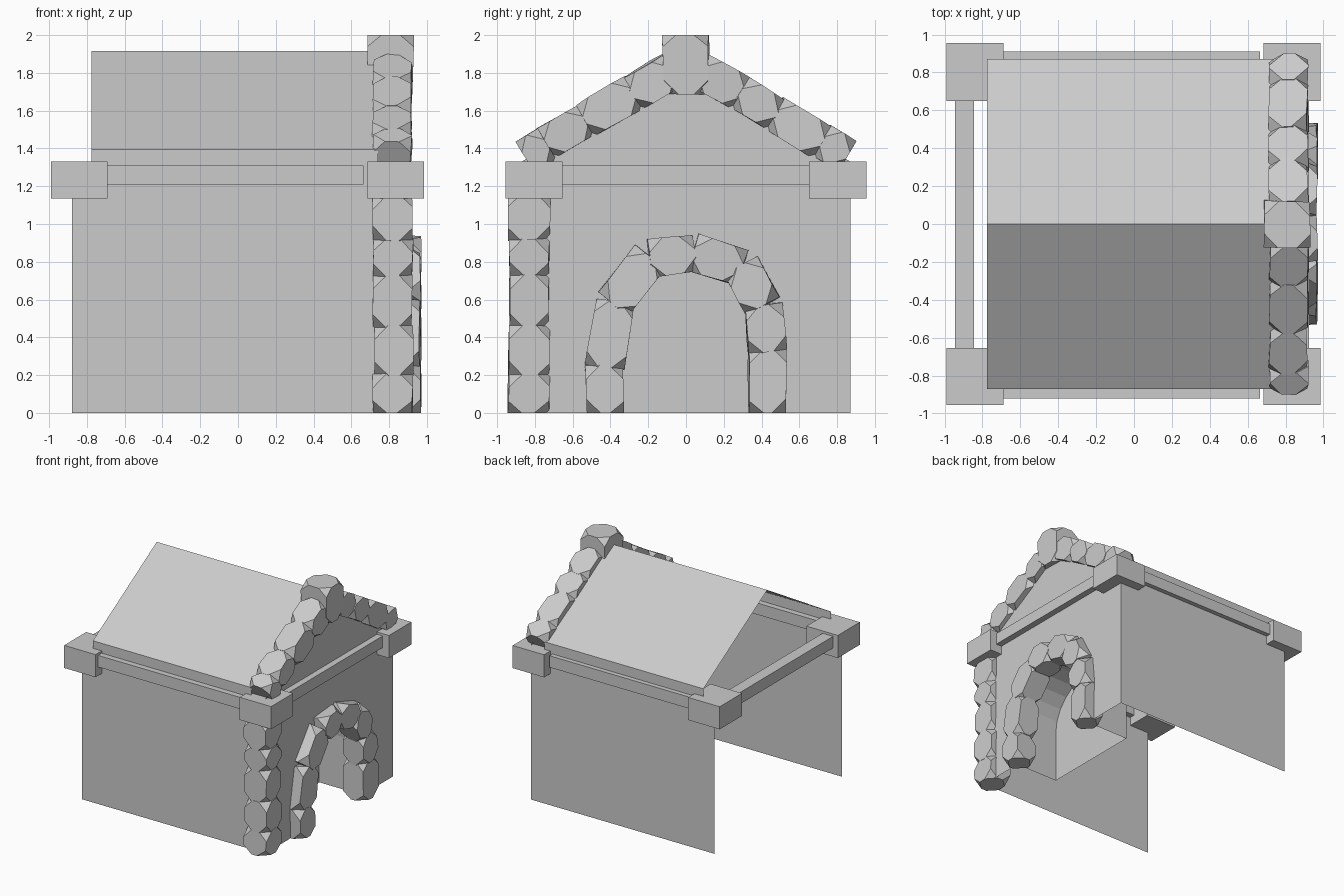
import bpy, bmesh, math, random
from mathutils import Matrix, Vector

random.seed(4)
if "Cube" in bpy.data.objects:
    bpy.data.objects.remove(bpy.data.objects["Cube"], do_unlink=True)

grey = bpy.data.materials.new("plain grey")
grey.use_nodes = True
grey.diffuse_color = (0.6, 0.6, 0.6, 1)
grey.node_tree.nodes["Principled BSDF"].inputs["Base Color"].default_value = (0.6, 0.6, 0.6, 1)


def finish(name, bm):
    mesh = bpy.data.meshes.new(name)
    bm.to_mesh(mesh)
    bm.free()
    mesh.materials.append(grey)
    obj = bpy.data.objects.new(name, mesh)
    bpy.context.collection.objects.link(obj)
    return obj


def box(name, x, y, z):
    """Box from three (low, high) ranges."""
    bm = bmesh.new()
    size = Matrix.Diagonal((x[1] - x[0], y[1] - y[0], z[1] - z[0], 1))
    mid = Matrix.Translation((sum(x) / 2, sum(y) / 2, sum(z) / 2))
    bmesh.ops.create_cube(bm, size=1, matrix=mid @ size)
    return finish(name, bm)


def sheet(name, *faces):
    """Thin surface from polygons."""
    bm = bmesh.new()
    for pts in faces:
        bm.faces.new([bm.verts.new(p) for p in pts])
    bmesh.ops.remove_doubles(bm, verts=bm.verts, dist=0.0001)
    return finish(name, bm)


def add_stone(bm, start, end, x, width, depth, cut=0.075):
    """Rough block with cut corners, lying along a (y, z) segment."""
    a, b = Vector((x, *start)), Vector((x, *end))
    along = (b - a).normalized()
    side = along.cross(Vector((1, 0, 0)))
    stone = bmesh.new()
    bmesh.ops.create_cube(stone, size=1)
    length = (b - a).length + 0.015
    for v in stone.verts:
        v.co = Vector((v.co.x * depth, v.co.y * width, v.co.z * length))
        v.co += Vector([random.uniform(-0.009, 0.009) for _ in range(3)])
    bmesh.ops.bevel(stone, geom=stone.verts[:], offset=cut, segments=1,
                    affect='VERTICES', clamp_overlap=True)
    turn = Matrix(((1, 0, 0), side, along)).transposed()
    turn[0][0], turn[1][0], turn[2][0] = 1, 0, 0
    for v in stone.verts:
        v.co = turn @ v.co + (a + b) / 2
        v.co.z = min(max(v.co.z, 0), 2)
    bmesh.ops.recalc_face_normals(stone, faces=stone.faces)
    temp = bpy.data.meshes.new("temp")
    stone.to_mesh(temp)
    stone.free()
    bm.from_mesh(temp)
    bpy.data.meshes.remove(temp)


def stone_row(name, path, x, width, depth):
    bm = bmesh.new()
    for start, end in zip(path, path[1:]):
        add_stone(bm, start, end, x, width, depth)
    return finish(name, bm)


# Thin side walls, open at the back end
WALL_X, WALL_Y = 0.87, 0.87
for name, y in (("right_wall", -WALL_Y), ("left_wall", WALL_Y)):
    sheet(name, [(-0.88, y, 0), (WALL_X, y, 0), (WALL_X, y, 1.3), (-0.88, y, 1.3)])

# Gable wall with an arched doorway
arch = [(-0.45, 0)]
for i in range(13):
    t = math.pi * (1 - i / 12)
    arch.append((0.45 * math.cos(t), 0.45 + 0.4 * math.sin(t)))
arch.append((0.45, 0))
outline = arch + [(WALL_Y, 0), (WALL_Y, 1.33), (0, 1.87), (-WALL_Y, 1.33), (-WALL_Y, 0)]
sheet("gable_wall", [(WALL_X, y, z) for y, z in outline])

# Recess behind the doorway
DEEP = 0.46
lining = [[(WALL_X, *p), (WALL_X, *q), (DEEP, *q), (DEEP, *p)] for p, q in zip(arch, arch[1:])]
sheet("doorway_recess", [(DEEP, *p) for p in arch], *lining)

# Roof slopes with short upright eaves
R0, R1 = -0.775, 0.74
faces = []
for y in (-0.87, 0.87):
    faces.append([(R0, 0, 1.915), (R1, 0, 1.915), (R1, y, 1.395), (R0, y, 1.395)])
    faces.append([(R0, y, 1.395), (R1, y, 1.395), (R1, y, 1.3), (R0, y, 1.3)])
sheet("roof", *faces)

# Beams and corner blocks
BEAM_Z = (1.21, 1.31)
box("right_beam", (-0.8, 0.665), (-0.92, -0.82), BEAM_Z)
box("left_beam", (-0.8, 0.665), (0.81, 0.91), BEAM_Z)
box("back_beam", (-0.945, -0.845), (-0.7, 0.7), BEAM_Z)
box("gable_beam", (0.82, 0.925), (-0.7, 0.7), BEAM_Z)
for end, x in (("back", (-0.99, -0.69)), ("gable", (0.685, 0.985))):
    for side, y in (("right", (-0.955, -0.655)), ("left", (0.65, 0.955))):
        box(f"{end}_{side}_corner_block", x, y, (1.135, 1.33))

# Stone column on one corner
stone_row("stone_column", [(-0.83, z) for z in (0, 0.2, 0.46, 0.73, 0.92, 1.15)],
          0.82, 0.215, 0.205)

# Stone surround of the doorway
stone_row("stone_arch", [(0.43, 0), (0.43, 0.33), (0.405, 0.57), (0.29, 0.77), (0.04, 0.845),
                         (-0.19, 0.82), (-0.38, 0.58), (-0.43, 0.25), (-0.43, 0)],
          0.87, 0.2, 0.19)

# Stones along the gable slopes and the keystone
for name, ys in (("right_gable_stones", (-0.85, -0.74, -0.53, -0.28, -0.08)),
                 ("left_gable_stones", (0.85, 0.72, 0.47, 0.29, 0.08))):
    stone_row(name, [(y, 1.86 - 0.59 * abs(y)) for y in ys], 0.815, 0.19, 0.2)
bm = bmesh.new()
add_stone(bm, (0, 1.7), (0, 2.0), 0.81, 0.24, 0.24)
finish("keystone", bm)
